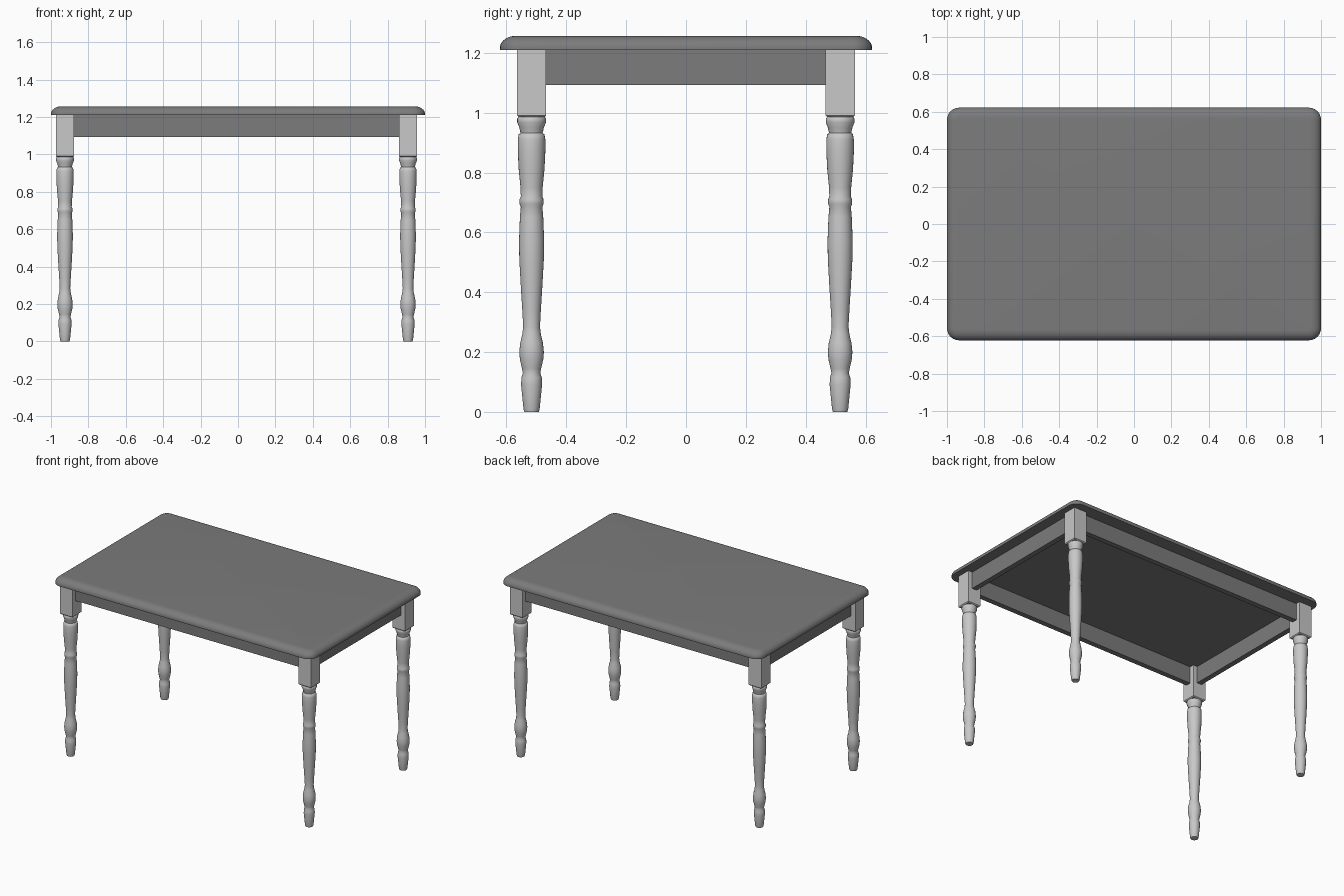
import bpy, bmesh
from math import sin, cos, pi, radians

cube = bpy.data.objects.get("Cube")
if cube:
    bpy.data.objects.remove(cube, do_unlink=True)


def make_material(name, value):
    mat = bpy.data.materials.new(name)
    mat.use_nodes = True
    color = (value, value, value, 1)
    mat.diffuse_color = color
    mat.node_tree.nodes["Principled BSDF"].inputs["Base Color"].default_value = color
    return mat


dark = make_material("dark grey wood", 0.2)
light = make_material("light grey wood", 0.58)


def finish(bm, name, mat, smooth=None):
    bmesh.ops.recalc_face_normals(bm, faces=bm.faces)
    mesh = bpy.data.meshes.new(name)
    bm.to_mesh(mesh)
    bm.free()
    mesh.materials.append(mat)
    obj = bpy.data.objects.new(name, mesh)
    bpy.context.collection.objects.link(obj)
    if smooth:
        bpy.ops.object.select_all(action="DESELECT")
        obj.select_set(True)
        bpy.context.view_layer.objects.active = obj
        bpy.ops.object.shade_smooth_by_angle(angle=radians(smooth))
    return obj


def skin(bm, loops):
    """Join closed point loops into a capped solid."""
    rings = [[bm.verts.new(p) for p in loop] for loop in loops]
    for a, b in zip(rings, rings[1:]):
        for i in range(len(a)):
            j = (i + 1) % len(a)
            bm.faces.new((a[i], a[j], b[j], b[i]))
    bm.faces.new(rings[0][::-1])
    bm.faces.new(rings[-1])


def box(name, mat, low, high, chamfer=0):
    bm = bmesh.new()
    bmesh.ops.create_cube(bm, size=1)
    for v in bm.verts:
        v.co = [(l + h) / 2 + c * (h - l) for l, h, c in zip(low, high, v.co)]
    if chamfer:
        edges = [e for e in bm.edges if all(v.co.z < low[2] + 0.001 for v in e.verts)]
        bmesh.ops.bevel(bm, geom=edges, offset=chamfer, segments=1, affect="EDGES")
    return finish(bm, name, mat)


def rounded_rect(hx, hy, radius, z, steps=6):
    pts = []
    for q, (sx, sy) in enumerate(((1, 1), (-1, 1), (-1, -1), (1, -1))):
        for k in range(steps + 1):
            a = (q + k / steps) * pi / 2
            pts.append((sx * (hx - radius) + radius * cos(a),
                        sy * (hy - radius) + radius * sin(a), z))
    return pts


# Tabletop with rounded corners and a rolled upper edge
TOP, UNDER = 1.257, 1.21
loops = [rounded_rect(1, 0.622, 0.065, UNDER)]
for k in range(9):
    a = k / 8 * pi / 2
    inset = 0.055 * (1 - cos(a))
    loops.append(rounded_rect(1 - inset, 0.622 - inset, 0.065 - inset,
                              UNDER + 0.006 + (TOP - UNDER - 0.006) * sin(a)))
bm = bmesh.new()
skin(bm, loops)
finish(bm, "tabletop", dark, 40)

# Turned leg profile: (radius, height)
PROFILE = [(0.024, 0), (0.027, 0.01), (0.031, 0.05), (0.035, 0.09), (0.034, 0.115),
           (0.029, 0.13), (0.032, 0.145), (0.039, 0.175), (0.041, 0.2), (0.038, 0.23),
           (0.031, 0.26), (0.028, 0.285), (0.031, 0.34), (0.036, 0.42), (0.041, 0.51),
           (0.042, 0.57), (0.039, 0.65), (0.036, 0.685), (0.04, 0.695), (0.04, 0.71),
           (0.036, 0.72), (0.037, 0.75), (0.043, 0.81), (0.046, 0.87), (0.046, 0.91),
           (0.043, 0.928), (0.037, 0.932), (0.041, 0.95), (0.048, 0.968), (0.048, 0.98),
           (0.043, 0.987)]
SEG = 28
LEG_X = {"right": -0.925, "left": 0.909}
LEG_Y = {"front": -0.516, "back": 0.515}
HALF = 0.049
for xn, x in LEG_X.items():
    for yn, y in LEG_Y.items():
        bm = bmesh.new()
        skin(bm, [[(x + r * cos(2 * pi * i / SEG), y + r * sin(2 * pi * i / SEG), z)
                   for i in range(SEG)] for r, z in PROFILE])
        finish(bm, f"{yn}_{xn}_turned_leg", light, 50)
        box(f"{yn}_{xn}_leg_block", light, (x - HALF, y - HALF, 0.985),
            (x + HALF, y + HALF, UNDER), 0.006)

# Apron boards between the leg blocks
THICK, LOW = 0.018, 1.093
x0, x1 = LEG_X["right"] + HALF, LEG_X["left"] - HALF
y0, y1 = LEG_Y["front"] + HALF, LEG_Y["back"] - HALF
for yn, y in LEG_Y.items():
    box(f"{yn}_apron", dark, (x0, y - THICK, LOW), (x1, y + THICK, UNDER))
for xn, x in LEG_X.items():
    box(f"{xn}_apron", dark, (x - THICK, y0, LOW), (x + THICK, y1, UNDER))
